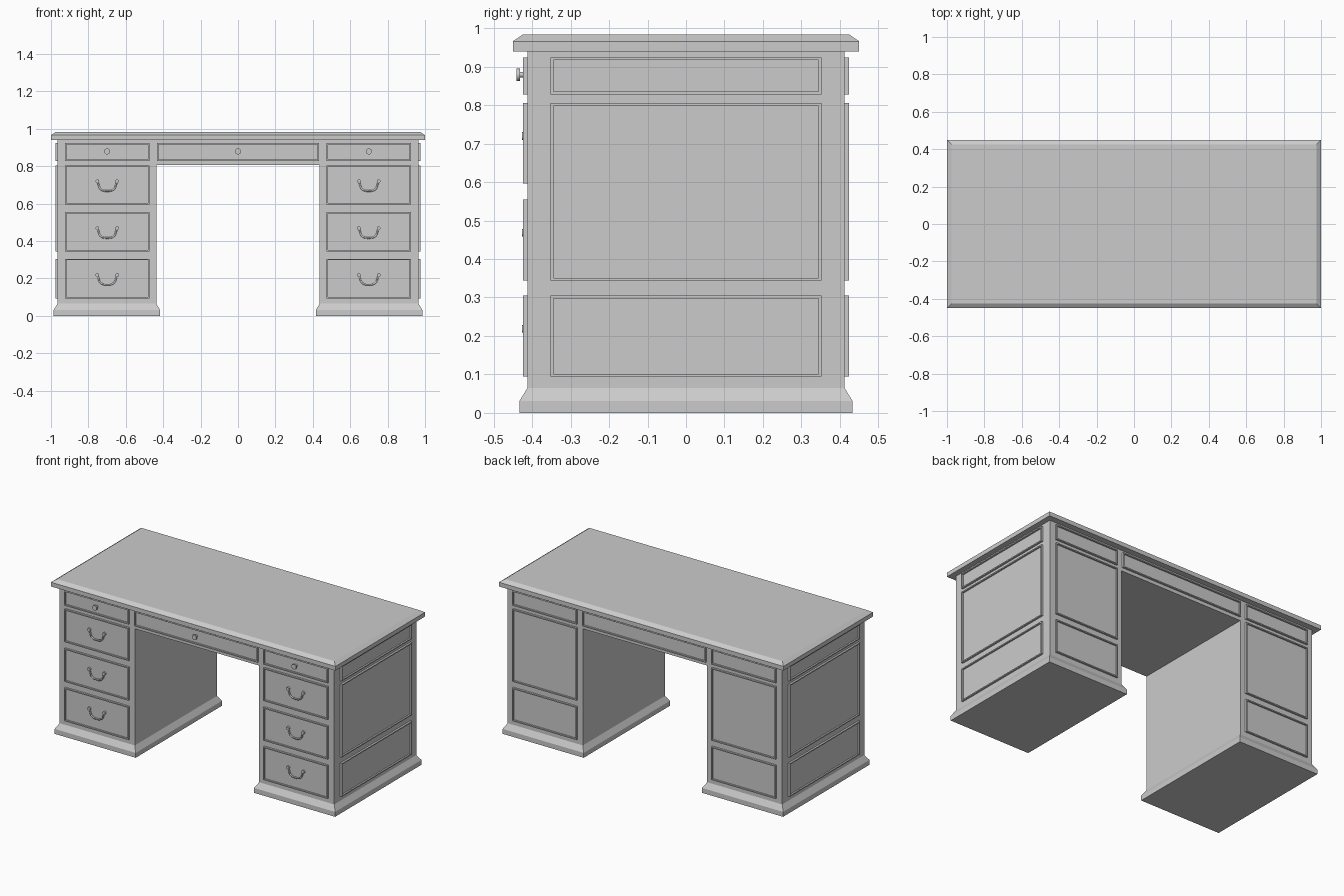
import bpy, bmesh
from math import pi
from mathutils import Matrix, Vector

if "Cube" in bpy.data.objects:
    bpy.data.objects.remove(bpy.data.objects["Cube"])


def finish(name, bm):
    bmesh.ops.recalc_face_normals(bm, faces=bm.faces)
    me = bpy.data.meshes.new(name)
    bm.to_mesh(me)
    bm.free()
    ob = bpy.data.objects.new(name, me)
    bpy.context.collection.objects.link(ob)
    return ob


def loft(name, cx, hx, hy, sections):
    """Stack of rectangles; each section is (z, outward growth)."""
    bm = bmesh.new()
    rings = [[bm.verts.new((cx + sx * (hx + g), sy * (hy + g), z))
              for sx, sy in ((-1, -1), (1, -1), (1, 1), (-1, 1))]
             for z, g in sections]
    for a, b in zip(rings, rings[1:]):
        for i in range(4):
            j = (i + 1) % 4
            bm.faces.new((a[i], a[j], b[j], b[i]))
    bm.faces.new(rings[0][::-1])
    bm.faces.new(rings[-1])
    return finish(name, bm)


def panel(name, angle, dist, u, half_u, z0, z1):
    """Framed panel on a carcass face, with a thin rim and sunken field."""
    t, rim, sink = 0.012, 0.010, 0.010
    bm = bmesh.new()
    bmesh.ops.create_cube(bm, size=1, matrix=Matrix.Translation(
        (u, -dist - t / 2, (z0 + z1) / 2)) @ Matrix.Diagonal((2 * half_u, t, z1 - z0, 1)))
    front = min(bm.faces, key=lambda f: f.calc_center_median().y)
    bmesh.ops.inset_region(bm, faces=[front], thickness=rim)
    ext = bmesh.ops.extrude_face_region(bm, geom=[front])
    verts = [v for v in ext['geom'] if isinstance(v, bmesh.types.BMVert)]
    bmesh.ops.translate(bm, verts=verts, vec=(0, sink, 0))
    if front.is_valid:
        bm.faces.remove(front)
    bm.transform(Matrix.Rotation(angle, 4, 'Z'))
    return finish(name, bm)


def disc(name, x, z, y0, y1, r, sides=16):
    """Cylinder along y."""
    bpy.ops.mesh.primitive_cylinder_add(vertices=sides, radius=r, depth=y1 - y0,
                                        location=(x, (y0 + y1) / 2, z),
                                        rotation=(pi / 2, 0, 0))
    ob = bpy.context.object
    ob.name = name
    bpy.ops.object.shade_smooth_by_angle()
    return ob


def bail_handle(name, x, z):
    """Curved drop handle hung between two round posts."""
    pts = [(-.052, .018), (-.046, -.001), (-.040, -.018), (-.022, -.031), (0, -.033),
           (.022, -.031), (.040, -.018), (.046, -.001), (.052, .018)]
    cu = bpy.data.curves.new(name, 'CURVE')
    cu.dimensions = '3D'
    cu.bevel_depth = 0.005
    cu.bevel_resolution = 1
    cu.resolution_u = 3
    cu.use_fill_caps = True
    sp = cu.splines.new('BEZIER')
    sp.bezier_points.add(len(pts) - 1)
    for p, (dx, dz) in zip(sp.bezier_points, pts):
        p.co = Vector((x + dx, -0.419, z + dz))
        p.handle_left_type = p.handle_right_type = 'AUTO'
    ob = bpy.data.objects.new(name, cu)
    bpy.context.collection.objects.link(ob)
    for s in (-1, 1):
        disc(name + "_post", x + s * .053, z + .019, -0.426, -0.413, 0.010, 12)


# Top with chamfered upper edge
loft("desk_top", 0, 1.0, 0.45, [(0.939, 0), (0.966, 0), (0.983, -0.025)])
# Kneehole apron box
loft("apron", 0, 0.437, 0.412, [(0.806, 0), (0.939, 0)])
# Pedestals with flared plinths
for side, s in (("left", -1), ("right", 1)):
    loft(side + "_pedestal", s * 0.701, 0.264, 0.412,
         [(0, 0.021), (0.031, 0.021), (0.065, 0), (0.939, 0)])

TOP, TALL, LOW = (0.828, 0.924), (0.344, 0.805), (0.094, 0.305)
DRAWERS = [(0.596, 0.805), (0.344, 0.555), LOW]

# Side panels
for side, a in (("right", pi / 2), ("left", -pi / 2)):
    for z0, z1 in (TOP, TALL, LOW):
        panel(side + "_side_panel", a, 0.965, 0, 0.352, z0, z1)

# Centre drawer and centre back panel
panel("centre_drawer", 0, 0.412, 0, 0.433, *TOP)
panel("centre_back_panel", pi, 0.412, 0, 0.433, *TOP)

# Pedestal drawers and back panels
for s in (-1, 1):
    cx = s * 0.699
    panel("small_drawer", 0, 0.412, cx, 0.226, *TOP)
    for z0, z1 in (TOP, TALL, LOW):
        panel("back_panel", pi, 0.412, cx, 0.226, z0, z1)
    for z0, z1 in DRAWERS:
        panel("drawer", 0, 0.412, cx, 0.226, z0, z1)
        bail_handle("drawer_handle", cx, (z0 + z1) / 2)

# Round knobs
for x in (-0.7, 0, 0.7):
    disc("knob_stem", x, 0.879, -0.433, -0.412, 0.007)
    disc("knob_head", x, 0.879, -0.441, -0.432, 0.016)
